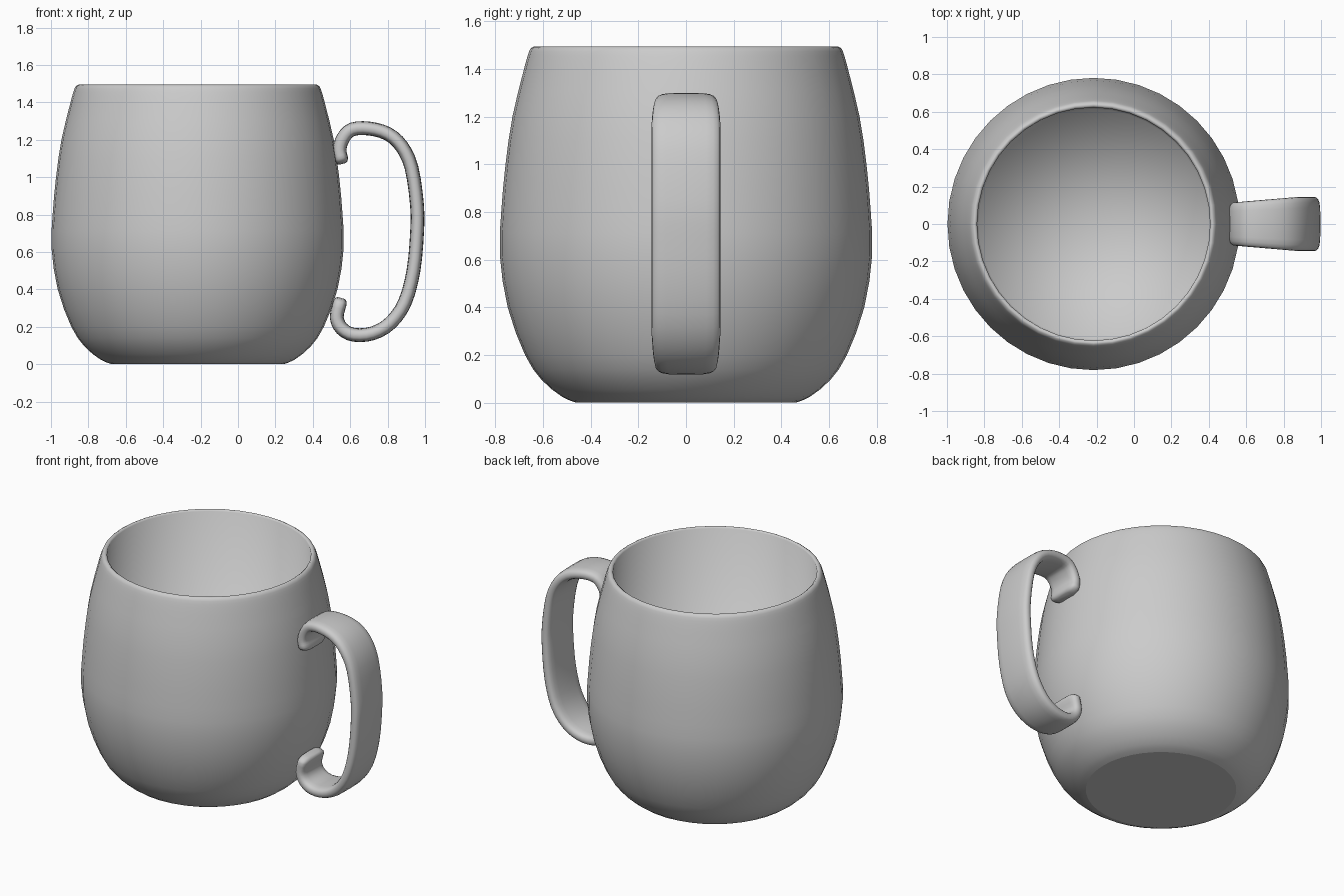
import bpy
import bmesh
from math import cos, sin, pi, copysign
from mathutils import Vector

cube = bpy.data.objects.get("Cube")
if cube:
    bpy.data.objects.remove(cube, do_unlink=True)

# One glazed grey for the whole mug
grey = bpy.data.materials.new("grey_ceramic")
grey.use_nodes = True
COLOUR = (0.6, 0.6, 0.6, 1)
grey.diffuse_color = COLOUR
grey.node_tree.nodes["Principled BSDF"].inputs["Base Color"].default_value = COLOUR

CUP_X = -0.216


def smooth_path(points, steps):
    """Catmull-Rom curve through (a, b) points."""
    pts = [Vector(p) for p in points]
    pts = [2 * pts[0] - pts[1]] + pts + [2 * pts[-1] - pts[-2]]
    out = []
    for p, q, r, s in zip(pts, pts[1:], pts[2:], pts[3:]):
        for i in range(steps):
            t = i / steps
            out.append((2 * q + (r - p) * t + (2 * p - 5 * q + 4 * r - s) * t ** 2
                        + (3 * q - p - 3 * r + s) * t ** 3) / 2)
    return out + [pts[-2]]


def finish(bm, name):
    bmesh.ops.recalc_face_normals(bm, faces=bm.faces)
    for f in bm.faces:
        f.smooth = True
    mesh = bpy.data.meshes.new(name)
    bm.to_mesh(mesh)
    bm.free()
    mesh.materials.append(grey)
    obj = bpy.data.objects.new(name, mesh)
    bpy.context.collection.objects.link(obj)
    return obj


# Cup: curved outer wall, rounded lip, straight inside and floor, lathed as one shell
outer = [(0.46, 0), (0.52, 0.025), (0.605, 0.095), (0.675, 0.20), (0.748, 0.40),
         (0.781, 0.62), (0.775, 0.80), (0.757, 1.0), (0.728, 1.20), (0.682, 1.39),
         (0.664, 1.455), (0.652, 1.485), (0.635, 1.495)]
inner = [(0.623, 1.485), (0.615, 0.18), (0, 0.18)]
bm = bmesh.new()
profile = [(0, 0)] + smooth_path(outer, 2) + inner
verts = [bm.verts.new((max(r, 0), 0, max(z, 0))) for r, z in profile]
edges = [bm.edges.new(pair) for pair in zip(verts, verts[1:])]
bmesh.ops.spin(bm, geom=verts + edges, cent=(0, 0, 0), axis=(0, 0, 1),
               angle=2 * pi, steps=40, use_merge=True)
bmesh.ops.remove_doubles(bm, verts=bm.verts, dist=0.0005)
# Crisp edge around the flat foot
for e in bm.edges:
    if all(v.co.z < 0.001 and v.co.length > 0.3 for v in e.verts):
        e.smooth = False
cup = finish(bm, "cup")
cup.location.x = CUP_X

# Handle: a flat rounded band swept along a loop with curled ends
loop = [(0.551, 1.10), (0.543, 1.15), (0.563, 1.21), (0.61, 1.255), (0.70, 1.26),
        (0.80, 1.232), (0.875, 1.165), (0.928, 1.05), (0.957, 0.85), (0.957, 0.70),
        (0.938, 0.50), (0.892, 0.33), (0.815, 0.22), (0.72, 0.165), (0.62, 0.157),
        (0.555, 0.19), (0.528, 0.25), (0.544, 0.325)]
path = smooth_path(loop, 3)
SIDES = 20
CAPS = [(0.012, 0.93), (0.024, 0.78), (0.03, 0.5)]


def band_ring(bm, centre, tangent, scale=1):
    side = Vector((-tangent.y, tangent.x))
    half_width = (0.115 + 0.03 * min(1, max(0, (centre.x - 0.53) / 0.35))) * scale
    ring = []
    for k in range(SIDES):
        a = 2 * pi * k / SIDES
        y = half_width * copysign(abs(cos(a)) ** 0.45, cos(a))
        off = side * 0.037 * scale * copysign(abs(sin(a)) ** 0.75, sin(a))
        ring.append(bm.verts.new((centre.x + off.x, y, centre.y + off.y)))
    return ring


bm = bmesh.new()
start = (path[1] - path[0]).normalized()
end = (path[-1] - path[-2]).normalized()
rings = [band_ring(bm, path[0] - start * d, start, s) for d, s in reversed(CAPS)]
rings.append(band_ring(bm, path[0], start))
for before, p, after in zip(path, path[1:], path[2:]):
    rings.append(band_ring(bm, p, (after - before).normalized()))
rings.append(band_ring(bm, path[-1], end))
rings += [band_ring(bm, path[-1] + end * d, end, s) for d, s in CAPS]
for a, b in zip(rings, rings[1:]):
    for k in range(SIDES):
        n = (k + 1) % SIDES
        bm.faces.new((a[k], a[n], b[n], b[k]))
bm.faces.new(rings[0])
bm.faces.new(rings[-1])
finish(bm, "handle")
